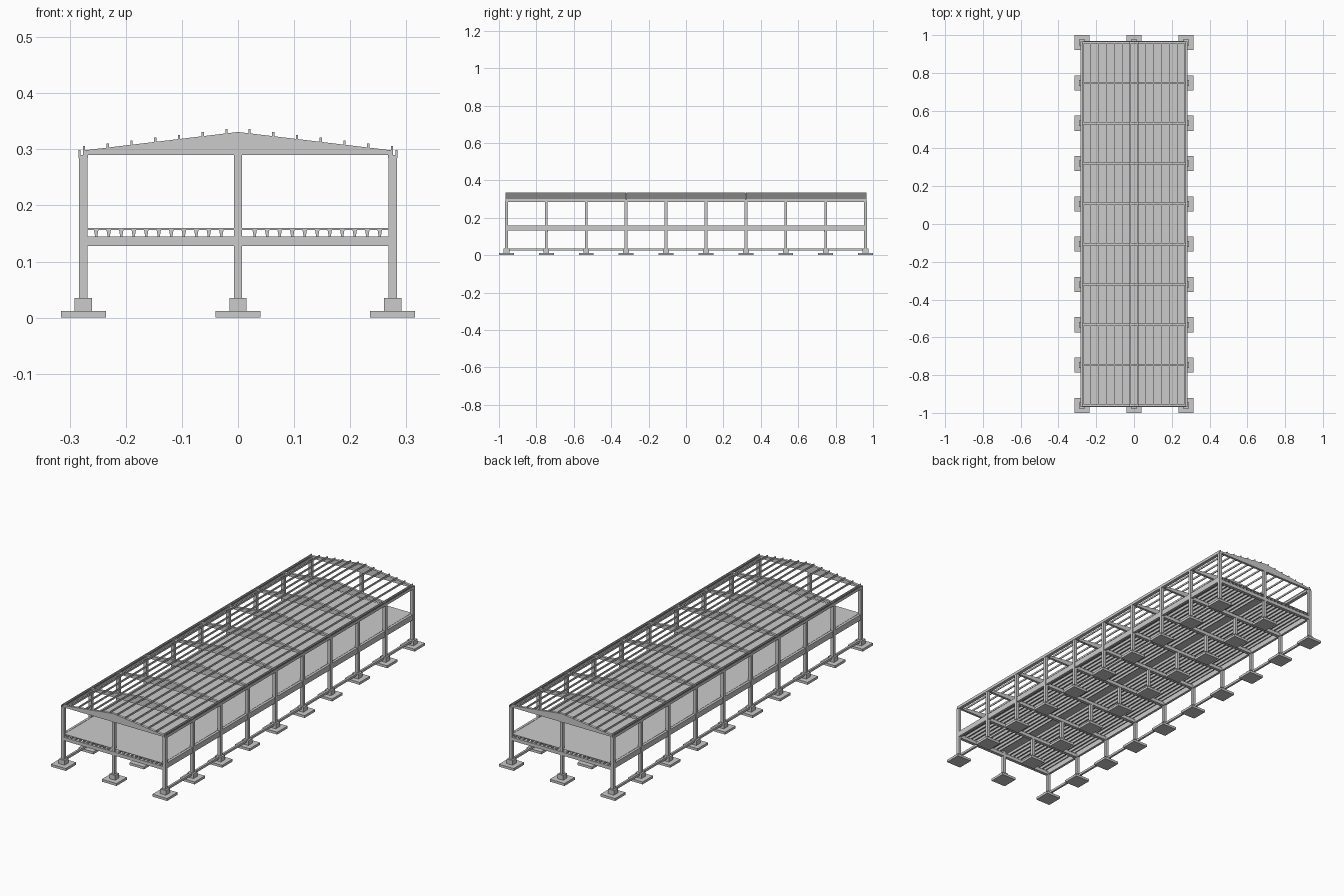
import bpy, bmesh

if "Cube" in bpy.data.objects:
    bpy.data.objects.remove(bpy.data.objects["Cube"])

FRAMES = [-0.96 + i * 1.92 / 9 for i in range(10)]
COL_X = 0.2755


def make(name, builder):
    bm = bmesh.new()
    builder(bm)
    bmesh.ops.recalc_face_normals(bm, faces=bm.faces)
    me = bpy.data.meshes.new(name)
    bm.to_mesh(me)
    bm.free()
    ob = bpy.data.objects.new(name, me)
    bpy.context.collection.objects.link(ob)
    return ob


def prism(bm, profile, y0, y1):
    """Extrude an (x, z) outline along y."""
    a = [bm.verts.new((x, y0, z)) for x, z in profile]
    b = [bm.verts.new((x, y1, z)) for x, z in profile]
    n = len(profile)
    bm.faces.new(a)
    bm.faces.new(b[::-1])
    for i in range(n):
        j = (i + 1) % n
        bm.faces.new((a[i], b[i], b[j], a[j]))


def box(bm, x0, x1, y0, y1, z0, z1):
    prism(bm, [(x0, z0), (x1, z0), (x1, z1), (x0, z1)], y0, y1)


def roof_z(x):
    return 0.331 - abs(x) * (0.033 / 0.276)


# footings with pedestals
def footings(bm):
    for y in FRAMES:
        for x in (-COL_X, 0, COL_X):
            box(bm, x - 0.04, x + 0.04, y - 0.04, y + 0.04, 0, 0.012)
            box(bm, x - 0.0155, x + 0.0155, y - 0.0155, y + 0.0155, 0.012, 0.035)
make("footings", footings)


# columns: full height at the sides and gables, floor height inside
def columns(bm):
    for i, y in enumerate(FRAMES):
        for x in (-COL_X, 0, COL_X):
            top = 0.29 if x or i in (0, 9) else 0.145
            box(bm, x - 0.0075, x + 0.0075, y - 0.0075, y + 0.0075, 0.035, top)
make("columns", columns)


# cross beams under the floor
def floor_beams(bm):
    for y in FRAMES:
        box(bm, -0.268, 0.268, y - 0.008, y + 0.008, 0.128, 0.145)
make("floor_beams", floor_beams)


# tapered floor ribs
def ribs(bm):
    for s in (-1, 1):
        for k in range(11):
            x = s * (0.2527 - 0.0223 * k)
            prism(bm, [(x - 0.002, 0.145), (x + 0.002, 0.145),
                       (x + 0.004, 0.157), (x - 0.004, 0.157)], -0.965, 0.965)
make("floor_ribs", ribs)

make("floor_slab", lambda bm: box(bm, -0.268, 0.268, -0.966, 0.966, 0.1565, 0.16))


# ground and edge beams along both sides, between columns
def side_beams(half, z0, z1):
    def build(bm):
        for s in (-COL_X, COL_X):
            for a, b in zip(FRAMES, FRAMES[1:]):
                box(bm, s - half, s + half, a + 0.0075, b - 0.0075, z0, z1)
    return build
make("ground_beams", side_beams(0.005, 0.024, 0.035))
make("floor_edge_beams", side_beams(0.006, 0.133, 0.16))


# pitched roof beams
def roof_beams(bm):
    for y in FRAMES:
        prism(bm, [(-0.276, 0.29), (0.276, 0.29), (0.276, 0.298),
                   (0, 0.331), (-0.276, 0.298)], y - 0.006, y + 0.006)
make("roof_beams", roof_beams)


# purlins in three lengths
def purlins(bm):
    for s in (-1, 1):
        for k in range(7):
            x = s * (0.0205 + 0.0423 * k)
            z = roof_z(x)
            for y0, y1 in ((-0.965, -0.321), (-0.319, 0.319), (0.321, 0.965)):
                box(bm, x - 0.002, x + 0.002, y0, y1, z - 0.001, z + 0.0075)
make("purlins", purlins)


# eave gutter channels
def gutters(bm):
    for s in (-1, 1):
        prism(bm, [(s * x, z) for x, z in (
            (0.267, 0.285), (0.284, 0.285), (0.284, 0.299), (0.281, 0.299),
            (0.281, 0.288), (0.270, 0.288), (0.270, 0.297), (0.267, 0.297))],
            -0.966, 0.966)
make("eave_gutters", gutters)
